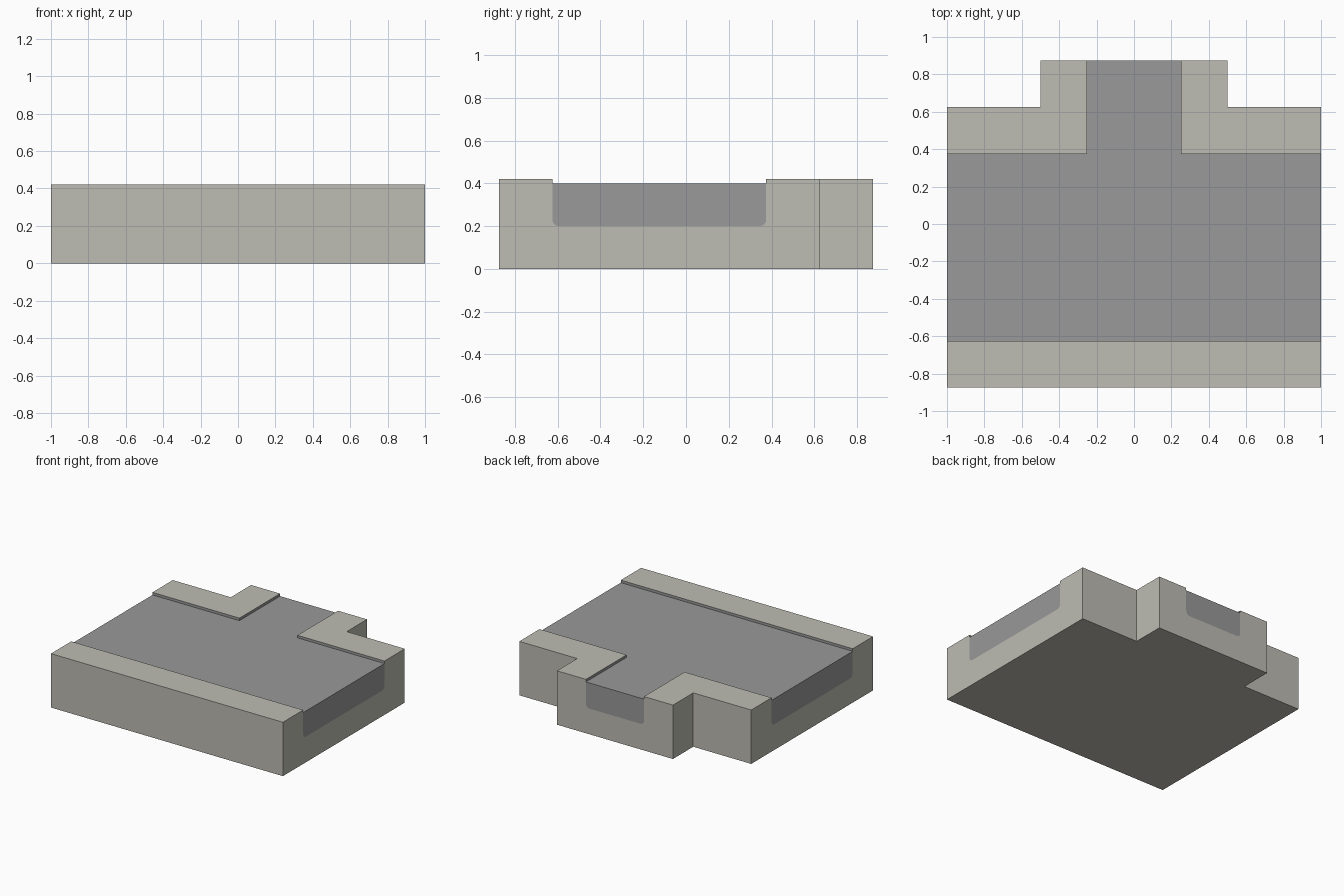
import bpy, bmesh, math
from mathutils import Vector

if "Cube" in bpy.data.objects:
    bpy.data.objects.remove(bpy.data.objects["Cube"], do_unlink=True)


def material(name, rgb):
    m = bpy.data.materials.new(name)
    m.use_nodes = True
    m.diffuse_color = (*rgb, 1)
    m.node_tree.nodes["Principled BSDF"].inputs["Base Color"].default_value = (*rgb, 1)
    return m


STONE = material("warm stone", (0.509, 0.503, 0.451))
GREY = material("road grey", (0.319, 0.319, 0.319))

HEIGHT, ROAD_TOP, ROAD_BOTTOM, RADIUS = 0.42, 0.40, 0.20, 0.03


def prism(name, points, sweep, *mats):
    """Extrude a flat outline along the sweep vector."""
    bm = bmesh.new()
    face = bm.faces.new([bm.verts.new(p) for p in points])
    out = bmesh.ops.extrude_face_region(bm, geom=[face])
    verts = [g for g in out["geom"] if isinstance(g, bmesh.types.BMVert)]
    bmesh.ops.translate(bm, vec=Vector(sweep), verts=verts)
    bmesh.ops.recalc_face_normals(bm, faces=bm.faces)
    mesh = bpy.data.meshes.new(name)
    bm.to_mesh(mesh)
    bm.free()
    for m in mats:
        mesh.materials.append(m)
    obj = bpy.data.objects.new(name, mesh)
    bpy.context.collection.objects.link(obj)
    return obj


def trough(a, b, top):
    """Channel section from a to b with rounded lower corners."""
    pts = [(a, top)]
    for cx, start in ((a + RADIUS, 180), (b - RADIUS, 270)):
        for i in range(5):
            t = math.radians(start + 22.5 * i)
            pts.append((cx + RADIUS * math.cos(t),
                        ROAD_BOTTOM + RADIUS + RADIUS * math.sin(t)))
    return pts + [(b, top)]


def channel(name, top, extra):
    """Main channel along x joined to a branch running to the back."""
    half = 1 + extra
    main = prism(name, [(-half, y, z) for y, z in trough(-0.625, 0.375, top)],
                 (2 * half, 0, 0), GREY)
    branch = prism(name + "_branch", [(x, 0, z) for x, z in trough(-0.25, 0.25, top)],
                   (0, 0.875 + extra, 0), GREY)
    boolean(main, branch, "UNION")
    return main


def boolean(target, other, operation):
    mod = target.modifiers.new("join", "BOOLEAN")
    mod.operation, mod.solver, mod.object = operation, "EXACT", other
    bpy.context.view_layer.objects.active = target
    bpy.ops.object.modifier_apply(modifier=mod.name)
    bpy.data.objects.remove(other, do_unlink=True)


# T-shaped block with raised curbs
outline = [(-1, -0.875), (1, -0.875), (1, 0.625), (0.5, 0.625),
           (0.5, 0.875), (-0.5, 0.875), (-0.5, 0.625), (-1, 0.625)]
base = prism("base_block", [(x, y, 0) for x, y in outline], (0, 0, HEIGHT), STONE, GREY)
boolean(base, channel("channel_cutter", HEIGHT + 0.2, 0.1), "DIFFERENCE")

# Channel walls and floor take the road colour
for p in base.data.polygons:
    c = p.center
    in_main = abs(c.x) < 0.99 and -0.63 < c.y < 0.38
    in_branch = abs(c.x) < 0.26 and 0 < c.y < 0.87
    walls = c.z > 0.1 and c.z < HEIGHT - 0.005
    p.material_index = 1 if walls and (in_main or in_branch) else 0

# Road slab filling the channel
road = channel("road_slab", ROAD_TOP, 0)
